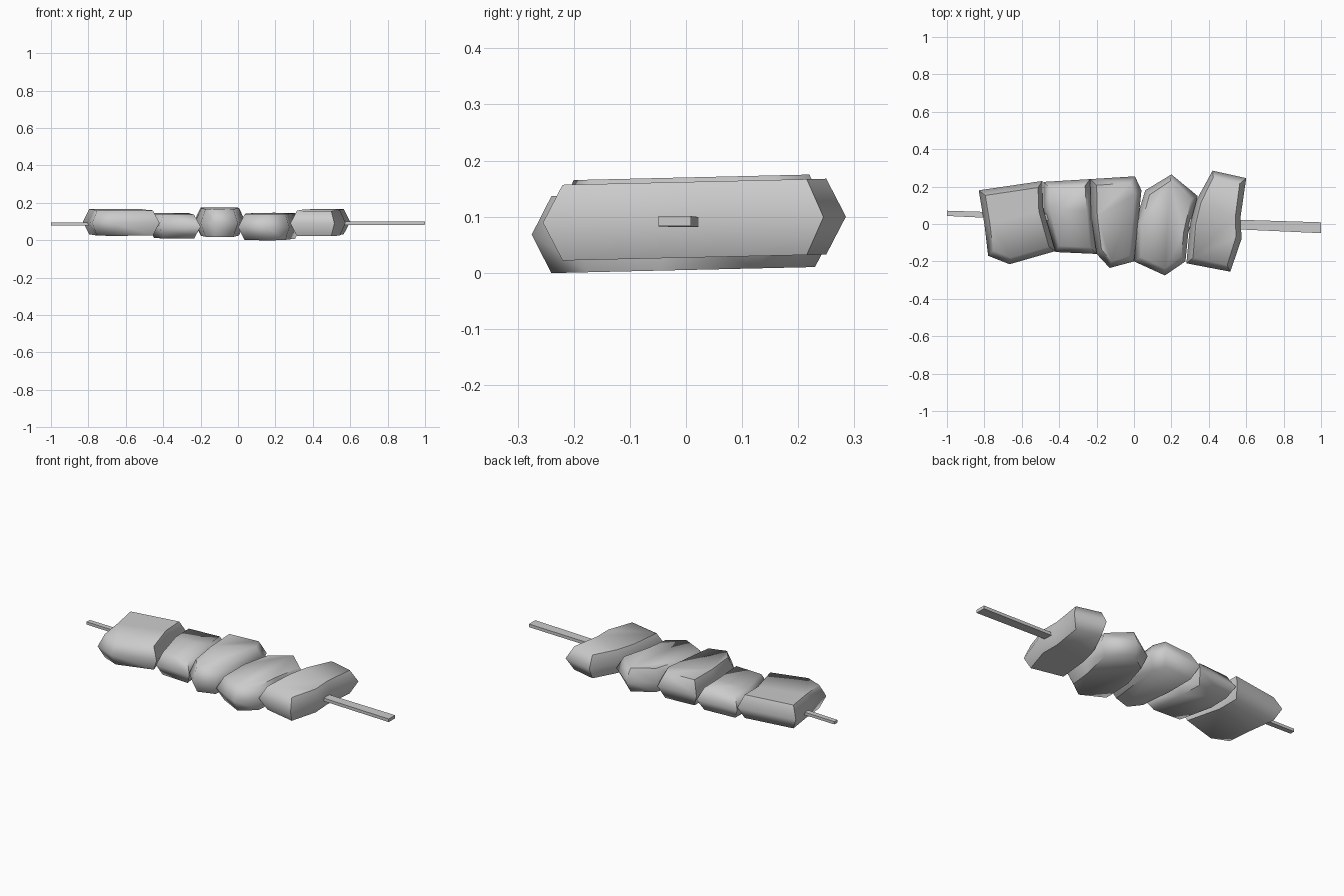
import bpy
import bmesh
import math
from mathutils import Vector

cube = bpy.data.objects.get("Cube")
if cube:
    bpy.data.objects.remove(cube, do_unlink=True)

grey = bpy.data.materials.new("plain_grey")
grey.use_nodes = True
colour = (0.6, 0.6, 0.6, 1)
grey.diffuse_color = colour
grey.node_tree.nodes["Principled BSDF"].inputs["Base Color"].default_value = colour

INSET = 0.035   # how far the flat faces sit inside the widest outline
TILT = 0.02     # slight rise towards the back


def finish(name, bm, smooth_angle=None):
    bmesh.ops.recalc_face_normals(bm, faces=bm.faces)
    mesh = bpy.data.meshes.new(name)
    bm.to_mesh(mesh)
    bm.free()
    mesh.materials.append(grey)
    obj = bpy.data.objects.new(name, mesh)
    bpy.context.collection.objects.link(obj)
    if smooth_angle:
        bpy.ops.object.select_all(action="DESELECT")
        obj.select_set(True)
        bpy.context.view_layer.objects.active = obj
        bpy.ops.object.shade_smooth_by_angle(angle=math.radians(smooth_angle))
    return obj


def chunk(name, outline, bottom, top):
    """A faceted piece: widest at mid height, narrowed to a flat top and bottom."""
    xs, ys = zip(*outline)
    cx, cy = (min(xs) + max(xs)) / 2, (min(ys) + max(ys)) / 2
    kx = 1 - INSET / ((max(xs) - min(xs)) / 2)
    ky = 1 - INSET / ((max(ys) - min(ys)) / 2)
    bm = bmesh.new()
    rings = []
    for z, sx, sy in ((bottom, kx, ky), ((bottom + top) / 2, 1, 1), (top, kx, ky)):
        rings.append([bm.verts.new((cx + (x - cx) * sx, cy + (y - cy) * sy, z + TILT * y))
                      for x, y in outline])
    n = len(outline)
    for low, high in zip(rings, rings[1:]):
        for i in range(n):
            j = (i + 1) % n
            bm.faces.new((low[i], low[j], high[j], high[i]))
    bm.faces.new(rings[0][::-1])
    bm.faces.new(rings[-1])
    finish(name, bm, 65)


# Five pieces of food, from the model's right to its left
chunk("chunk_1", [(-0.83, 0.18), (-0.49, 0.23), (-0.485, 0.08), (-0.42, -0.145),
                  (-0.665, -0.215), (-0.78, -0.17), (-0.8, 0)], 0.028, 0.163)
chunk("chunk_2", [(-0.485, 0.225), (-0.235, 0.24), (-0.225, 0.08), (-0.2, -0.16),
                  (-0.42, -0.15), (-0.485, 0.08)], 0.012, 0.14)
chunk("chunk_3", [(-0.235, 0.24), (0.005, 0.255), (0.04, 0.18), (0, -0.2),
                  (-0.13, -0.235), (-0.2, -0.16), (-0.23, 0.05)], 0.022, 0.17)
chunk("chunk_4", [(0.06, 0.18), (0.2, 0.265), (0.34, 0.15), (0.29, -0.05),
                  (0.275, -0.2), (0.165, -0.275), (0, -0.2), (0.005, 0)], 0.005, 0.142)
chunk("chunk_5", [(0.42, 0.285), (0.6, 0.245), (0.57, 0.04), (0.575, -0.08),
                  (0.515, -0.255), (0.28, -0.21), (0.3, 0), (0.335, 0.13)], 0.027, 0.162)

# Flat stick, wider at the handle end
bm = bmesh.new()
bmesh.ops.create_cube(bm, size=1)
for v in bm.verts:
    handle = v.co.x > 0
    width, thick = (0.058, 0.018) if handle else (0.028, 0.016)
    centre = Vector((1, -0.02, 0.092)) if handle else Vector((-1, 0.057, 0.086))
    v.co = centre + Vector((0, v.co.y * width, v.co.z * thick))
finish("stick", bm)
